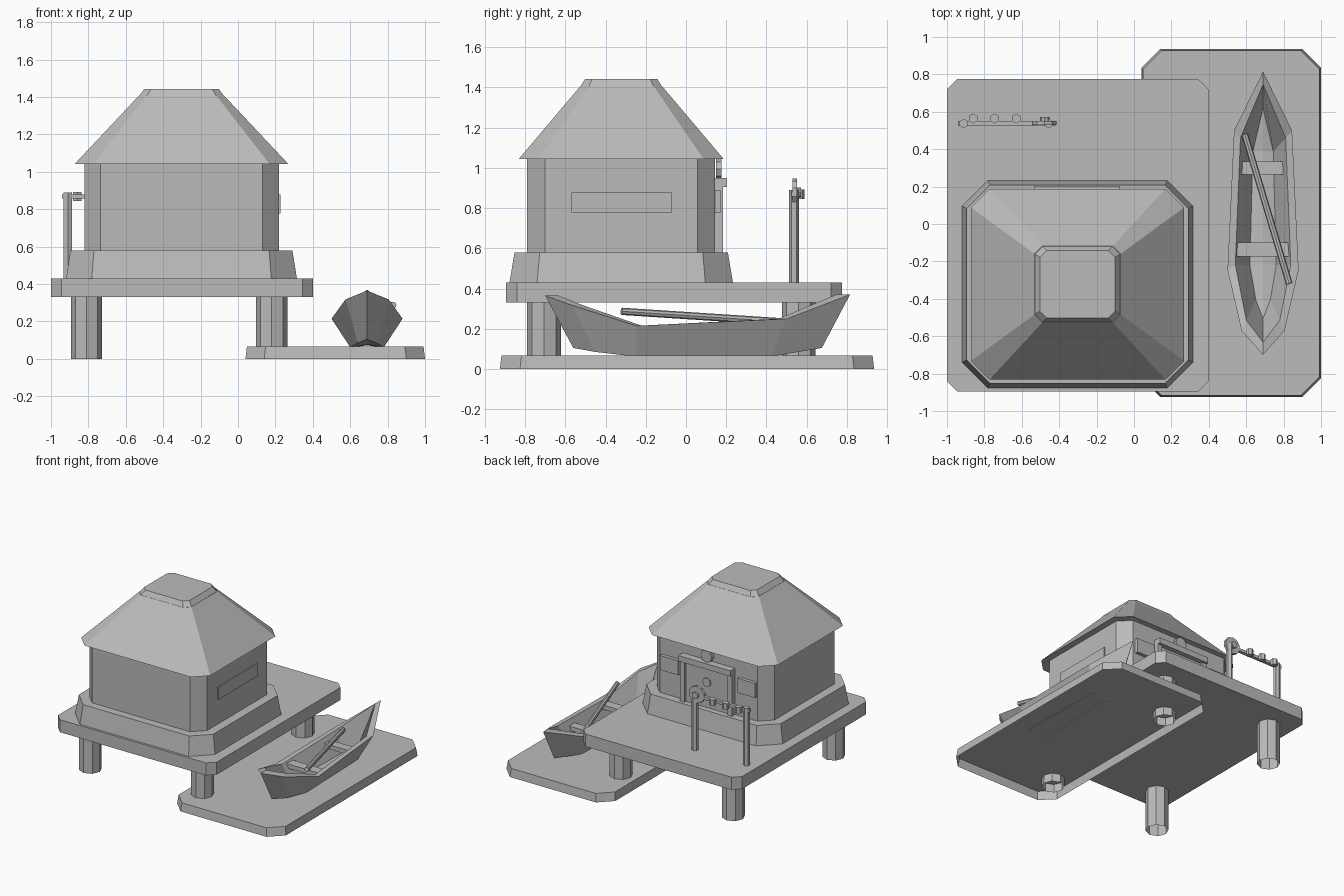
import bpy, bmesh, math
from mathutils import Vector

cube = bpy.data.objects.get("Cube")
if cube:
    bpy.data.objects.remove(cube, do_unlink=True)

grey = bpy.data.materials.new("plain_grey")
grey.use_nodes = True
GREY = (0.5, 0.5, 0.5, 1)
grey.diffuse_color = GREY
grey.node_tree.nodes["Principled BSDF"].inputs["Base Color"].default_value = GREY


def finish(name, bm):
    bmesh.ops.recalc_face_normals(bm, faces=bm.faces)
    mesh = bpy.data.meshes.new(name)
    bm.to_mesh(mesh)
    bm.free()
    mesh.materials.append(grey)
    obj = bpy.data.objects.new(name, mesh)
    bpy.context.collection.objects.link(obj)
    return obj


def chamfered(name, cx, cy, levels, bottom=True):
    """Stack of corner-cut rectangles; each level is (half x, half y, cut, z)."""
    bm = bmesh.new()
    rings = []
    for hx, hy, c, z in levels:
        corners = [(hx, hy - c), (hx - c, hy), (c - hx, hy), (-hx, hy - c),
                   (-hx, c - hy), (c - hx, -hy), (hx - c, -hy), (hx, c - hy)]
        rings.append([bm.verts.new((cx + x, cy + y, z)) for x, y in corners])
    for low, high in zip(rings, rings[1:]):
        for i in range(8):
            j = (i + 1) % 8
            bm.faces.new((low[i], low[j], high[j], high[i]))
    bm.faces.new(rings[-1])
    if bottom:
        bm.faces.new(rings[0])
    return finish(name, bm)


def box(name, x0, x1, y0, y1, z0, z1):
    bm = bmesh.new()
    bmesh.ops.create_cube(bm, size=1)
    for v in bm.verts:
        v.co = ((x0, x1)[v.co.x > 0], (y0, y1)[v.co.y > 0], (z0, z1)[v.co.z > 0])
    return finish(name, bm)


def rod(name, start, end, radius, sides=8, caps=True):
    a, b = Vector(start), Vector(end)
    bm = bmesh.new()
    bmesh.ops.create_cone(bm, cap_ends=caps, segments=sides, radius1=radius,
                          radius2=radius, depth=(b - a).length)
    turn = (b - a).to_track_quat('Z', 'Y')
    for v in bm.verts:
        v.co = turn @ v.co + (a + b) / 2
    return finish(name, bm)


# Platforms; the low dock is an open-bottomed shell
chamfered("upper_deck", -0.3, -0.06, [(0.7, 0.835, 0.055, 0.33), (0.7, 0.835, 0.055, 0.43)])
chamfered("lower_dock", 0.52, 0.005,
          [(0.48, 0.93, 0.1, 0), (0.472, 0.922, 0.1, 0.067)], bottom=False)
for side, x in (("right", -0.81), ("left", 0.18)):
    for end, y in (("front", -0.705), ("back", 0.56)):
        rod(f"{end}_{side}_stilt", (x, y, 0), (x, y, 0.335), 0.084, caps=False)

# Hut
HX, HY = -0.302, -0.322
chamfered("hut_base", HX, HY, [(0.617, 0.555, 0.137, 0.43), (0.593, 0.53, 0.125, 0.58)])
chamfered("hut_walls", HX, HY, [(0.52, 0.467, 0.088, 0.57), (0.52, 0.467, 0.088, 1.05)])
chamfered("hut_roof", HX, HY, [(0.57, 0.51, 0.1, 1.043), (0.23, 0.204, 0.042, 1.405)])
chamfered("roof_cap", HX, HY, [(0.23, 0.204, 0.042, 1.402), (0.2, 0.18, 0.036, 1.442)])

# Wall details on the left and back of the hut
box("left_window", 0.2, 0.226, -0.57, -0.07, 0.778, 0.878)
box("back_left_window", -0.05, 0.11, 0.13, 0.172, 0.775, 0.89)
box("back_right_window", -0.73, -0.575, 0.13, 0.172, 0.775, 0.89)
box("door", -0.5, -0.11, 0.13, 0.163, 0.57, 0.91)
for side, x in (("right", -0.515), ("left", -0.095)):
    box(f"door_{side}_jamb", x - 0.02, x + 0.02, 0.13, 0.183, 0.57, 0.91)
box("door_lintel", -0.535, -0.075, 0.13, 0.203, 0.905, 0.95)
rod("door_emblem_disc", (HX, 0.15, 0.995), (HX, 0.177, 0.995), 0.05)
rod("door_boss", (HX, 0.15, 0.785), (HX, 0.175, 0.785), 0.035)

# Hanging rack on the deck
RY = 0.537
for side, x in (("right", -0.91), ("left", -0.455)):
    rod(f"rack_{side}_post", (x, RY, 0.42), (x, RY, 0.89), 0.025, 6)
box("rack_bar", -0.94, -0.42, RY - 0.012, RY + 0.014, 0.857, 0.88)
for i in range(3):
    x = -0.86 + 0.115 * i
    rod(f"rack_float_{i + 1}", (x, RY + 0.027, 0.845), (x, RY + 0.027, 0.893), 0.026, 6)
rod("rack_wheel", (-0.478, RY - 0.008, 0.878), (-0.478, RY + 0.014, 0.878), 0.068, 10)
rod("rack_wheel_hub", (-0.478, RY, 0.878), (-0.478, RY + 0.035, 0.878), 0.025)

# Boat: stations of (rim y, rim half width, rim z, chine y, chine half width, chine z)
BX = 0.69
STATIONS = [(-0.70, 0, 0.365, -0.56, 0, 0.105),
            (-0.57, 0.115, 0.318, -0.45, 0.05, 0.085),
            (-0.245, 0.19, 0.215, -0.245, 0.09, 0.062),
            (0.5, 0.155, 0.25, 0.42, 0.07, 0.062),
            (0.815, 0, 0.37, 0.675, 0, 0.105)]


def shell(bm, wide, long, lift):
    rows = []
    for ry, rw, rz, cy, cw, cz in STATIONS:
        row = [(-rw, ry, rz), (-cw, cy, cz + lift), (0, cy, cz + lift + cw * 0.15),
               (cw, cy, cz + lift), (rw, ry, rz)]
        rows.append([bm.verts.new((BX + x * wide, 0.05 + (y - 0.05) * long, z))
                     for x, y, z in row])
    for a, b in zip(rows, rows[1:]):
        for i in range(4):
            bm.faces.new((a[i], a[i + 1], b[i + 1], b[i]))
    return rows


bm = bmesh.new()
outer = shell(bm, 1, 1, 0)
inner = shell(bm, 0.78, 0.91, 0.03)
for k in range(len(STATIONS) - 1):
    for i in (0, 4):
        bm.faces.new((outer[k][i], outer[k + 1][i], inner[k + 1][i], inner[k][i]))
bmesh.ops.remove_doubles(bm, verts=bm.verts, dist=0.0005)
finish("boat_hull", bm)
box("boat_back_bench", BX - 0.118, BX + 0.118, 0.265, 0.335, 0.17, 0.205)
box("boat_front_bench", BX - 0.138, BX + 0.138, -0.175, -0.1, 0.17, 0.205)
rod("boat_paddle", (0.592, 0.48, 0.235), (0.83, -0.32, 0.287), 0.018)
